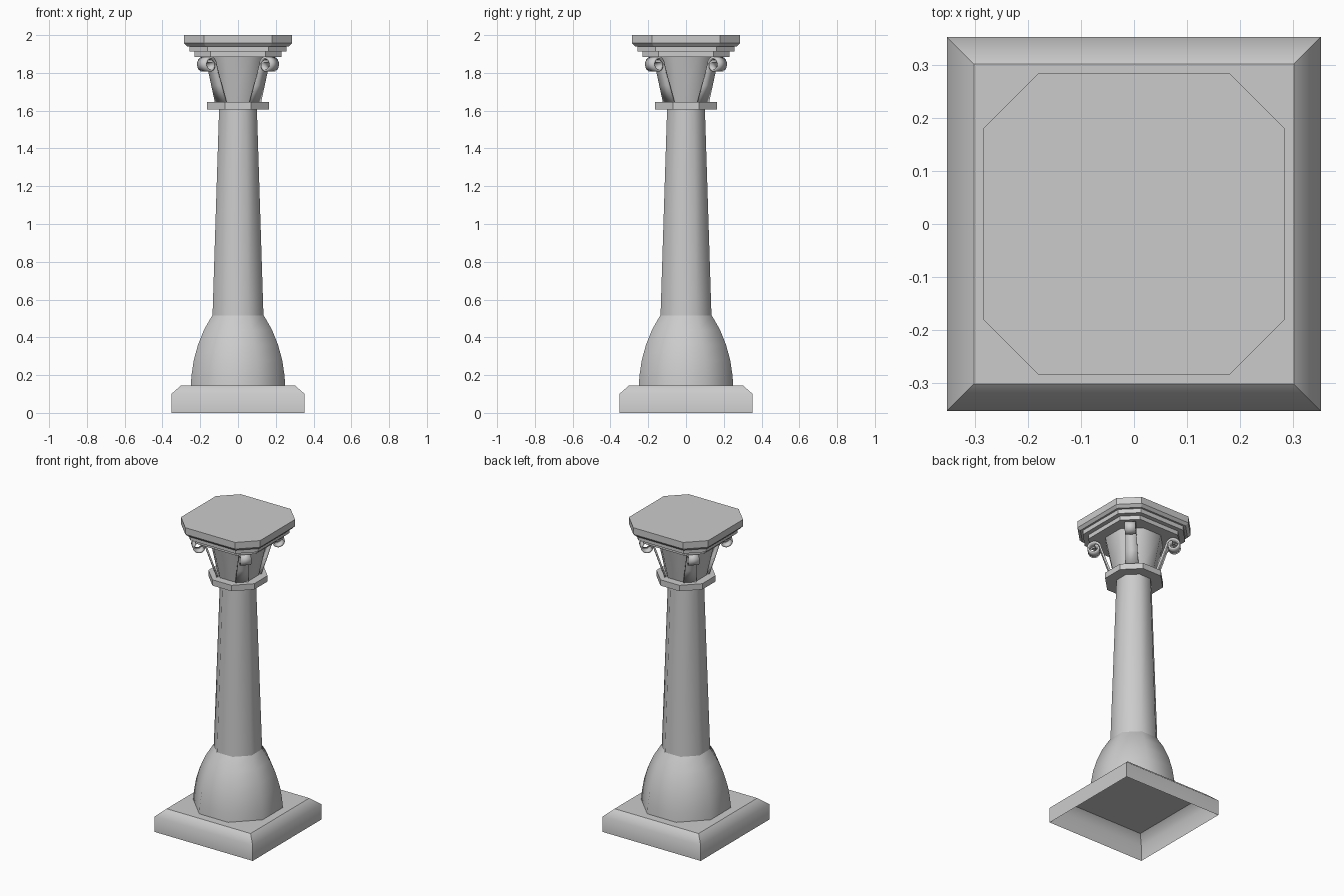
import bpy, bmesh, math

cube = bpy.data.objects.get("Cube")
if cube:
    bpy.data.objects.remove(cube)

stone = bpy.data.materials.new("grey stone")
stone.use_nodes = True
GREY = (0.6, 0.6, 0.6, 1)
stone.diffuse_color = GREY
stone.node_tree.nodes["Principled BSDF"].inputs["Base Color"].default_value = GREY


def finish(name, bm, smooth_angle, flat=()):
    """Shade the mesh, keeping edges above the angle sharp, and link it."""
    bmesh.ops.recalc_face_normals(bm, faces=bm.faces)
    for f in bm.faces:
        f.smooth = f not in flat
    for e in bm.edges:
        if len(e.link_faces) == 2:
            e.smooth = e.calc_face_angle() < math.radians(smooth_angle)
    mesh = bpy.data.meshes.new(name)
    bm.to_mesh(mesh)
    bm.free()
    mesh.materials.append(stone)
    obj = bpy.data.objects.new(name, mesh)
    bpy.context.collection.objects.link(obj)
    return obj


def outline(half, cut):
    """Square of the given half width; cut < 1 chamfers it to an octagon."""
    if cut == 1:
        return [(half, -half), (half, half), (-half, half), (-half, -half)]
    points, c = [], half * cut
    x, y = half, c
    for _ in range(4):
        points += [(x, -y), (x, y)] if abs(x) > abs(y) else [(y, x), (-y, x)]
        x, y = y, x
    # Sort around the centre so that the loop is convex
    points = {(round(a, 6), round(b, 6)) for s in (1, -1) for t in (1, -1)
              for a, b in ((s * half, t * c), (s * c, t * half))}
    return sorted(points, key=lambda p: math.atan2(p[1], p[0]))


def stack(name, profile, cut, smooth_angle=30, bottom=True, top=True):
    """Loft outlines along a list of (half width, height)."""
    bm = bmesh.new()
    rings = [[bm.verts.new((x, y, z)) for x, y in outline(h, cut)] for h, z in profile]
    for a, b in zip(rings, rings[1:]):
        for i in range(len(a)):
            j = (i + 1) % len(a)
            bm.faces.new((a[i], a[j], b[j], b[i]))
    caps = []
    if bottom:
        caps.append(bm.faces.new(rings[0][::-1]))
    if top:
        caps.append(bm.faces.new(rings[-1]))
    return finish(name, bm, smooth_angle, caps)


OCTAGON = math.tan(math.pi / 8)
SLAB = 0.63

# Hollow square plinth with a chamfered top
stack("plinth", [(0.353, 0), (0.353, 0.1), (0.302, 0.145)], 1, 50, bottom=False)

# Domed foot and tapering shaft
dome = [(0.25, 0.145), (0.246, 0.2), (0.234, 0.28), (0.212, 0.36), (0.18, 0.44), (0.137, 0.515)]
stack("domed_foot", dome, OCTAGON, 50, bottom=False, top=False)
stack("shaft", [(0.135, 0.51), (0.1, 1.612)], OCTAGON, 50, bottom=False, top=False)

# Collar and flaring bell of the capital
stack("collar", [(0.165, 1.607), (0.165, 1.645)], OCTAGON)
stack("capital_bell", [(0.115, 1.64), (0.165, 1.89)], OCTAGON, 50)

# Stepped slabs on top
stack("lower_slab", [(0.23, 1.885), (0.23, 1.915)], SLAB)
stack("middle_slab", [(0.258, 1.912), (0.258, 1.942)], SLAB)
stack("top_slab", [(0.27, 1.94), (0.285, 1.957), (0.285, 2.0)], SLAB)

# Ribbon path: a rising stem that curls outward into a scroll
scroll_r, scroll_z = 0.233, 1.843
path = [(0.128, 1.642, 0.078), (0.16, 1.735, 0.07)]
STEPS = 22
for i in range(STEPS + 1):
    t = i / STEPS
    angle = math.pi - t * math.radians(440)
    radius = 0.037 - 0.018 * max(0, t - 0.4) / 0.6
    path.append((scroll_r + radius * math.cos(angle), scroll_z + radius * math.sin(angle), 0.064))

# One scroll on each diagonal
for i, corner in enumerate(("back_left", "back_right", "front_right", "front_left")):
    bm = bmesh.new()
    rows = [[bm.verts.new((r, s * w / 2, z)) for s in (-1, 1)] for r, z, w in path]
    for a, b in zip(rows, rows[1:]):
        bm.faces.new((a[0], a[1], b[1], b[0]))
    scroll = finish("scroll_" + corner, bm, 50)
    scroll.rotation_euler.z = math.pi / 4 + i * math.pi / 2
    solid = scroll.modifiers.new("thickness", "SOLIDIFY")
    solid.thickness = 0.011
    solid.offset = 0
